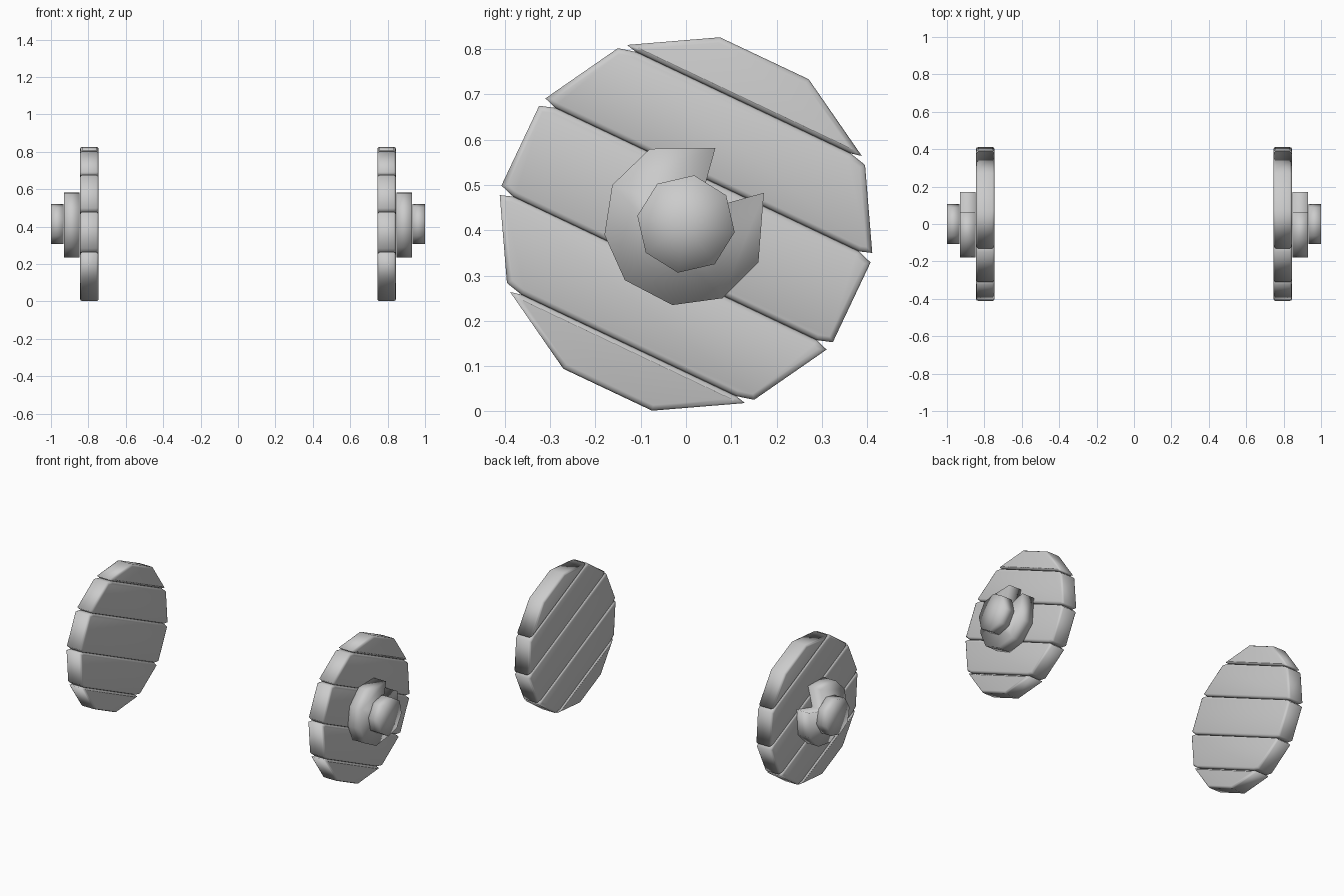
import bpy, bmesh
from math import cos, sin, radians
from mathutils import Vector

cube = bpy.data.objects.get("Cube")
if cube:
    bpy.data.objects.remove(cube)

grey = bpy.data.materials.new("soft_grey")
grey.use_nodes = True
colour = (0.6, 0.6, 0.6, 1)
grey.diffuse_color = colour
grey.node_tree.nodes["Principled BSDF"].inputs["Base Color"].default_value = colour

CENTRE = Vector((0, 0.414))


def ring(radius, sides, start):
    """Corners of a regular polygon in the y-z plane."""
    step = 360 / sides
    return [CENTRE + radius * Vector((cos(radians(start + i * step)), sin(radians(start + i * step))))
            for i in range(sides)]


def slab(name, outline, x0, x1, side, bevel=0.0, poke=False):
    """Extrude a y-z outline between two x positions on one side of the model."""
    bm = bmesh.new()
    near = [bm.verts.new((side * x0, p[0], p[1])) for p in outline]
    far = [bm.verts.new((side * x1, p[0], p[1])) for p in outline]
    caps = [bm.faces.new(near), bm.faces.new(far)]
    n = len(outline)
    for i in range(n):
        j = (i + 1) % n
        bm.faces.new((near[i], near[j], far[j], far[i]))
    if bevel:
        edges = list({e for f in caps for e in f.edges})
        bmesh.ops.bevel(bm, geom=edges, offset=bevel, segments=2, profile=0.5, affect='EDGES')
    if poke:
        bmesh.ops.poke(bm, faces=caps)
    bmesh.ops.recalc_face_normals(bm, faces=bm.faces)
    for f in bm.faces:
        f.smooth = True
    mesh = bpy.data.meshes.new(name)
    bm.to_mesh(mesh)
    bm.free()
    mesh.materials.append(grey)
    obj = bpy.data.objects.new(name, mesh)
    bpy.context.collection.objects.link(obj)
    return obj


def notch(corner, rim_neighbour, groove_neighbour):
    """Trim a plank corner: a short step along the rim, a longer one along the groove."""
    return [corner + 0.011 * (rim_neighbour - corner).normalized(),
            corner + 0.034 * (groove_neighbour - corner).normalized()]


# Twelve-sided disc outline, cut into five slanted planks between opposite corners
rim = ring(0.419, 12, 19.7)


def plank_outline(k):
    if k == 0:        # upper end plank
        a, b, c, d = rim[0], rim[1], rim[2], rim[3]
        return notch(a, b, d)[::-1] + [b, c] + notch(d, c, a)
    if k == 4:        # lower end plank
        a, b, c, d = rim[6], rim[7], rim[8], rim[9]
        return notch(a, b, d)[::-1] + [b, c] + notch(d, c, a)
    ur, ul = rim[1 - k], rim[2 + k]
    lr, ll = rim[-k], rim[3 + k]
    return (notch(ur, lr, ul) + notch(ul, ll, ur)[::-1]
            + notch(ll, ul, lr) + notch(lr, ur, ll)[::-1])


# Cheek ring with a wedge missing toward the upper back
collar = [(-0.08, 0.58), (0.065, 0.582), (0.026, 0.442), (0.172, 0.483), (0.16, 0.33),
          (0.08, 0.25), (-0.03, 0.235), (-0.135, 0.29), (-0.18, 0.39), (-0.163, 0.50)]

for side, label in ((1, "left"), (-1, "right")):
    for k in range(5):
        outline = plank_outline(k)
        if 0 < k < 4:
            # upper groove points run right to left, lower ones left to right
            ur, ul = rim[1 - k], rim[2 + k]
            lr, ll = rim[-k], rim[3 + k]
            outline = (notch(ur, lr, ul) + notch(ul, ll, ur)[::-1]
                       + notch(ll, ul, lr) + notch(lr, ur, ll)[::-1])
        plank = slab(f"{label}_disc_plank_{k + 1}", outline, 0.745, 0.845, side, bevel=0.012)
    slab(f"{label}_notched_collar", collar, 0.848, 0.929, side)
    slab(f"{label}_hub", ring(0.109, 8, 80.5), 0.933, 1.0, side, poke=True)
